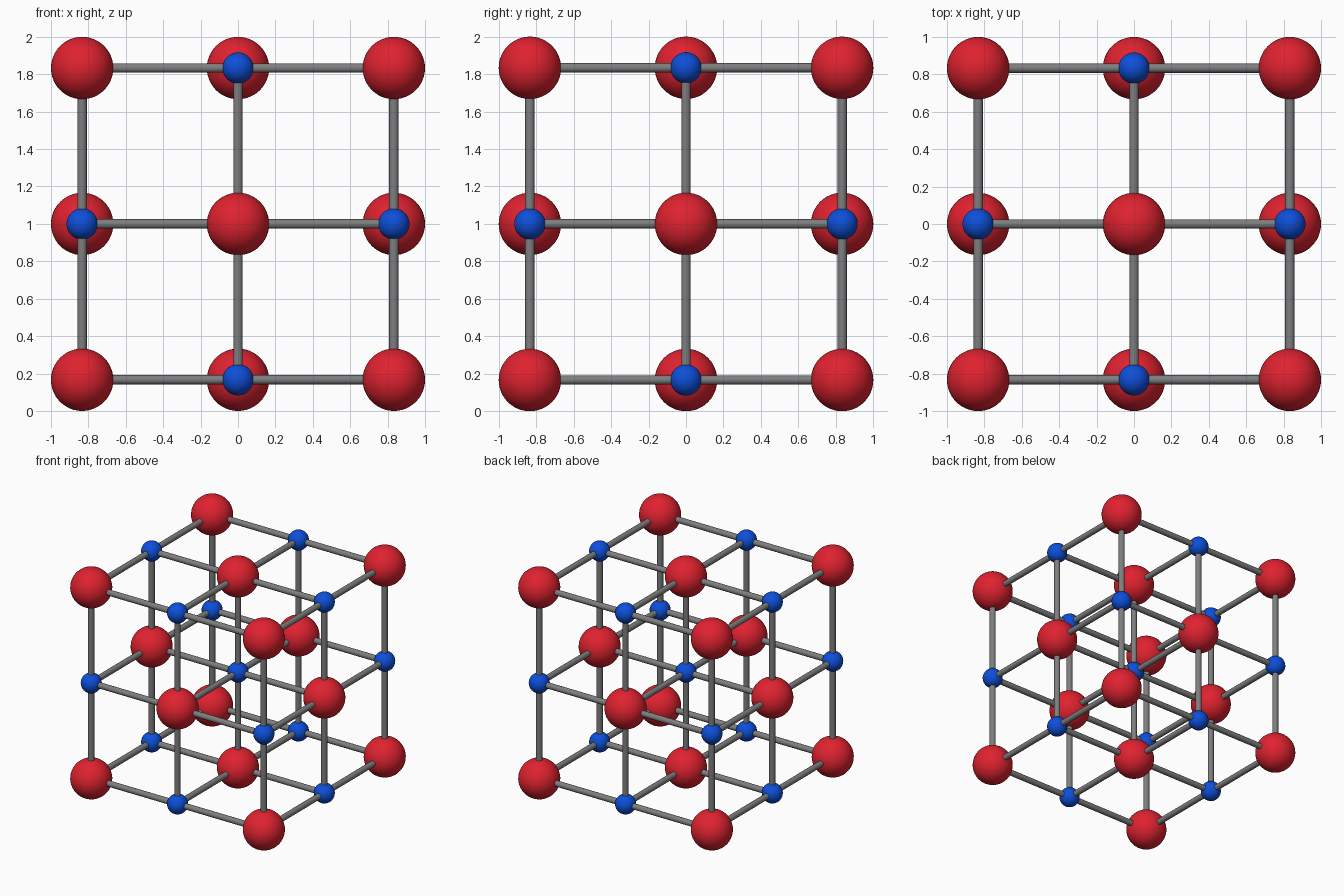
import bpy
import math
from itertools import product
from mathutils import Vector

if "Cube" in bpy.data.objects:
    bpy.data.objects.remove(bpy.data.objects["Cube"])

STEP = 5 / 6          # lattice spacing
BIG, SMALL, ROD = 1 / 6, 1 / 12, 0.025
CENTRE = Vector((0, 0, 1))


def material(name, rgb):
    m = bpy.data.materials.new(name)
    m.diffuse_color = (*rgb, 1)
    m.use_nodes = True
    m.node_tree.nodes["Principled BSDF"].inputs["Base Color"].default_value = m.diffuse_color
    return m


red = material("red", (0.74, 0.016, 0.029))
blue = material("blue", (0.004, 0.078, 0.70))
grey = material("grey", (0.21, 0.21, 0.21))


def finish(name, mat):
    """Name, colour and smooth the active primitive, return its mesh."""
    ob = bpy.context.object
    ob.name = name
    ob.data.materials.append(mat)
    bpy.ops.object.shade_smooth_by_angle(angle=math.radians(40))
    return ob


def copy_to(source, name, location, rotation=(0, 0, 0)):
    ob = bpy.data.objects.new(name, source.data)
    ob.location, ob.rotation_euler = location, rotation
    bpy.context.collection.objects.link(ob)


# Master parts, sharing their meshes with every copy
bpy.ops.mesh.primitive_uv_sphere_add(segments=48, ring_count=24, radius=BIG)
big = finish("large_atom_master", red)
bpy.ops.mesh.primitive_uv_sphere_add(segments=48, ring_count=24, radius=SMALL)
small = finish("small_atom_master", blue)
bpy.ops.mesh.primitive_cylinder_add(vertices=32, radius=ROD, depth=STEP)
rod = finish("bond_master", grey)

TURN = [(0, math.pi / 2, 0), (math.pi / 2, 0, 0), (0, 0, 0)]  # along x, y, z

for cell in product((-1, 0, 1), repeat=3):
    place = CENTRE + STEP * Vector(cell)
    # Atoms alternate like a 3D chessboard, large ones at the corners
    if sum(cell) % 2:
        copy_to(big, "large_atom", place)
    else:
        copy_to(small, "small_atom", place)
    # Bonds to the next atom along each axis
    for axis in range(3):
        if cell[axis] < 1:
            half = Vector((0, 0, 0))
            half[axis] = STEP / 2
            copy_to(rod, "bond", place + half, TURN[axis])

for master in (big, small, rod):
    bpy.data.objects.remove(master)
